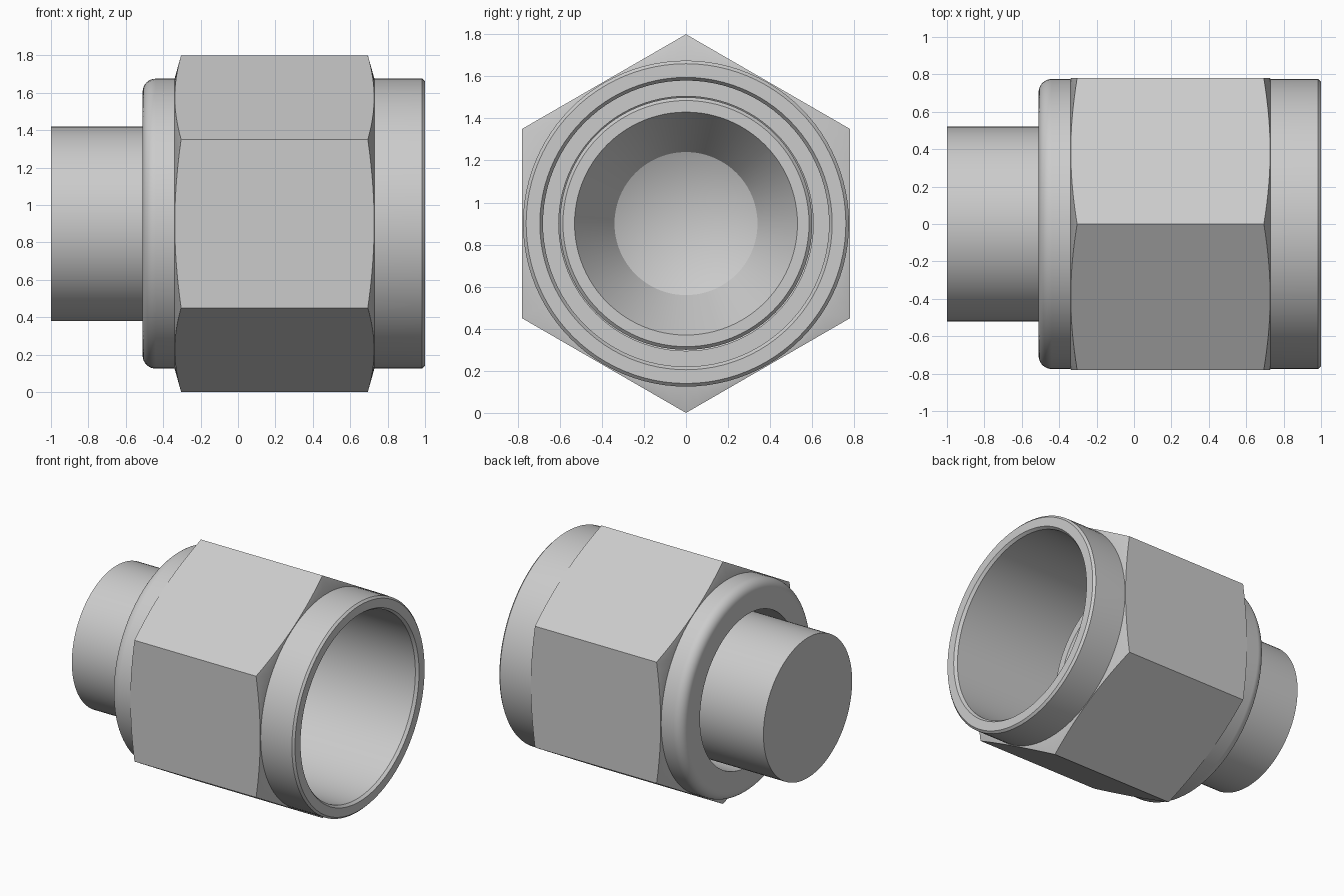
import bpy, bmesh, math
from mathutils import Matrix, Vector

AXIS_Z = 0.9
SEGMENTS = 96

cube = bpy.data.objects.get("Cube")
if cube:
    bpy.data.objects.remove(cube, do_unlink=True)

steel = bpy.data.materials.new("plain steel grey")
steel.use_nodes = True
colour = (0.6, 0.6, 0.6, 1)
steel.diffuse_color = colour
steel.node_tree.nodes["Principled BSDF"].inputs["Base Color"].default_value = colour


def finish(bm, name):
    """Turn a bmesh into a linked, coloured object."""
    bmesh.ops.remove_doubles(bm, verts=bm.verts, dist=1e-5)
    bmesh.ops.recalc_face_normals(bm, faces=bm.faces)
    mesh = bpy.data.meshes.new(name)
    bm.to_mesh(mesh)
    bm.free()
    mesh.materials.append(steel)
    obj = bpy.data.objects.new(name, mesh)
    bpy.context.collection.objects.link(obj)
    return obj


def lathe(name, profile, closed):
    """Revolve (x, radius) points around the long axis."""
    bm = bmesh.new()
    verts = [bm.verts.new((x, 0, AXIS_Z + r)) for x, r in profile]
    edges = [bm.edges.new(pair) for pair in zip(verts, verts[1:])]
    if closed:
        edges.append(bm.edges.new((verts[-1], verts[0])))
    bmesh.ops.spin(bm, geom=verts + edges, cent=(0, 0, AXIS_Z), axis=(1, 0, 0),
                   angle=math.tau, steps=SEGMENTS, use_merge=True)
    return finish(bm, name)


def select_only(obj):
    bpy.ops.object.select_all(action="DESELECT")
    obj.select_set(True)
    bpy.context.view_layer.objects.active = obj


def shade(obj):
    select_only(obj)
    bpy.ops.object.shade_smooth_by_angle(angle=math.radians(20))


# Round nut body: filleted back, chamfered mouth, stepped bore
fillet = 0.07
back, outer = -0.51, 0.775
corner = [(back + fillet * (1 - math.cos(a)), outer - fillet * (1 - math.sin(a)))
          for a in (math.pi / 2 * i / 8 for i in range(9))]
nut_body = lathe("nut_body", [(back, 0.565)] + corner + [
    (0.985, outer), (1, 0.76), (1, 0.695), (0.98, 0.68),
    (0.05, 0.68), (0.05, 0.605), (-0.2, 0.605), (-0.24, 0.565)], True)
shade(nut_body)

# Hexagonal grip: prism trimmed by a ring with chamfered ends
bm = bmesh.new()
bmesh.ops.create_cone(bm, cap_ends=True, segments=6, radius1=0.9, radius2=0.9, depth=1.2)
bm.verts.ensure_lookup_table()
corner_angle = math.atan2(bm.verts[0].co.y, bm.verts[0].co.x)
turn = Matrix.Rotation(math.pi / 2, 4, "Y") @ Matrix.Rotation(-corner_angle, 4, "Z")
bmesh.ops.transform(bm, matrix=Matrix.Translation(Vector((0.195, 0, AXIS_Z))) @ turn,
                    verts=bm.verts)
hex_grip = finish(bm, "hex_grip")
trim = lathe("hex_trim", [(-0.339, 0.74), (-0.339, 0.776), (-0.3, 0.915),
                          (0.69, 0.915), (0.729, 0.776), (0.729, 0.74)], True)
trim.hide_render = True
cut = hex_grip.modifiers.new("chamfer", "BOOLEAN")
cut.operation = "INTERSECT"
cut.solver = "EXACT"
cut.object = trim
select_only(hex_grip)
bpy.ops.object.modifier_apply(modifier=cut.name)
bpy.data.objects.remove(trim, do_unlink=True)
shade(hex_grip)

# Solid plug: flat tail, collar inside the nut, countersunk nose
plug = lathe("plug", [
    (-1, 0), (-1, 0.52), (-0.22, 0.52), (-0.14, 0.6), (0.185, 0.6), (0.2, 0.585),
    (0.2, 0.53), (-0.1, 0.34), (-0.26, 0)], False)
shade(plug)
